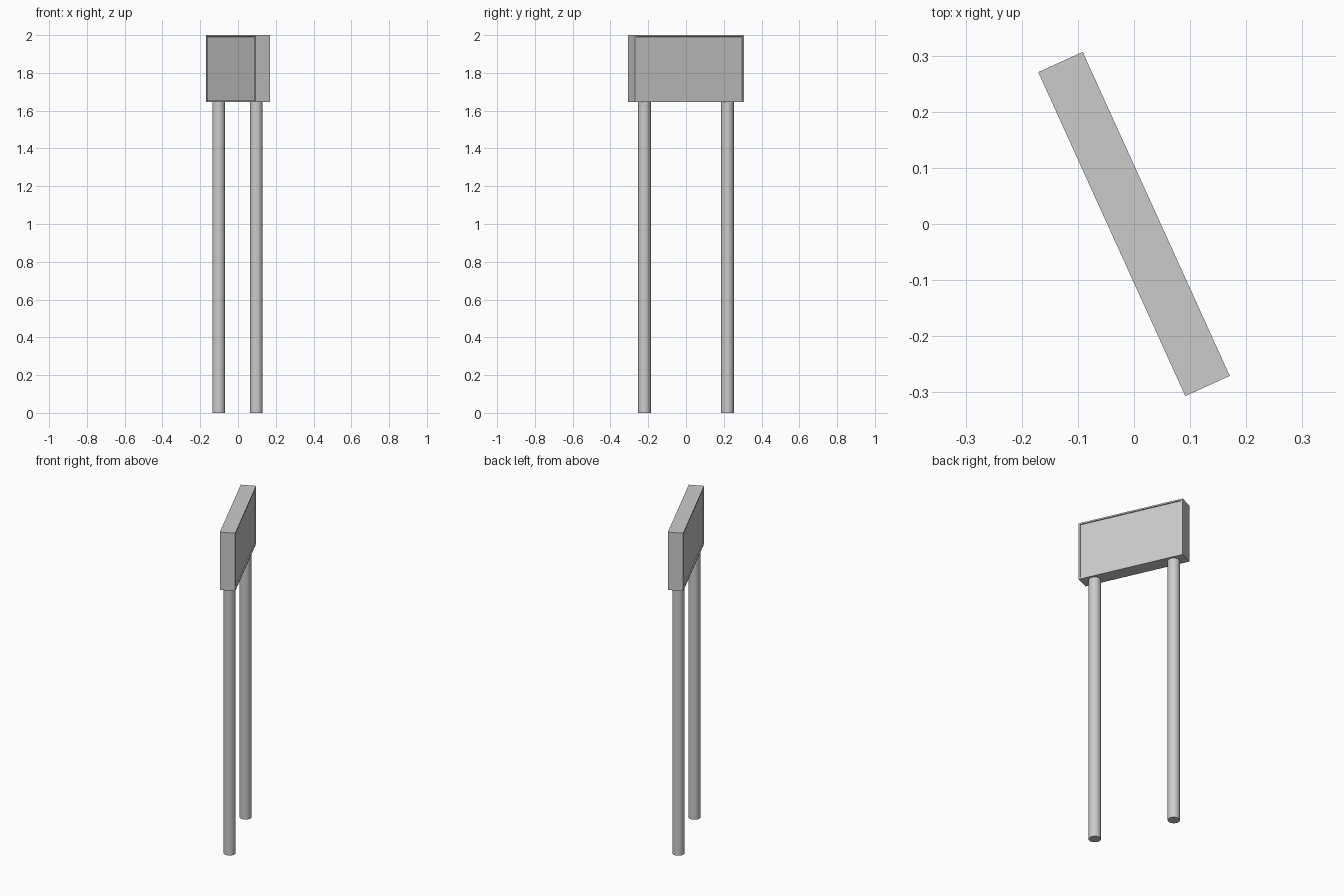
import bpy, bmesh, math
from mathutils import Matrix

if "Cube" in bpy.data.objects:
    bpy.data.objects.remove(bpy.data.objects["Cube"])

ANGLE = math.atan2(0.577, -0.262)      # direction of the sign's long side
LENGTH, DEPTH = 0.634, 0.087
Z0, Z1 = 1.645, 2.0
BORDER, RECESS = 0.012, 0.006


def add_object(name, bm):
    mesh = bpy.data.meshes.new(name)
    bm.to_mesh(mesh)
    bm.free()
    obj = bpy.data.objects.new(name, mesh)
    bpy.context.collection.objects.link(obj)
    return obj


# Sign box with a shallow recessed panel on both broad faces
bm = bmesh.new()
bmesh.ops.create_cube(bm, size=1)
bmesh.ops.scale(bm, vec=(LENGTH, DEPTH, Z1 - Z0), verts=bm.verts)
bm.normal_update()
broad = [f for f in bm.faces if abs(f.normal.y) > 0.9]
bmesh.ops.inset_individual(bm, faces=broad, thickness=BORDER)
bmesh.ops.inset_individual(bm, faces=broad, thickness=0.0005, depth=-RECESS)
bmesh.ops.transform(bm, verts=bm.verts,
                    matrix=Matrix.Translation((0, 0, (Z0 + Z1) / 2)) @ Matrix.Rotation(ANGLE, 4, 'Z'))
add_object("sign_box", bm)

# Two round support posts
for name, x, y in (("left_post", -0.102, 0.219), ("right_post", 0.097, -0.220)):
    bpy.ops.mesh.primitive_cylinder_add(vertices=32, radius=0.034, depth=Z0,
                                        location=(x, y, Z0 / 2))
    post = bpy.context.object
    post.name = name
    bpy.ops.object.shade_smooth_by_angle(angle=math.radians(35))
